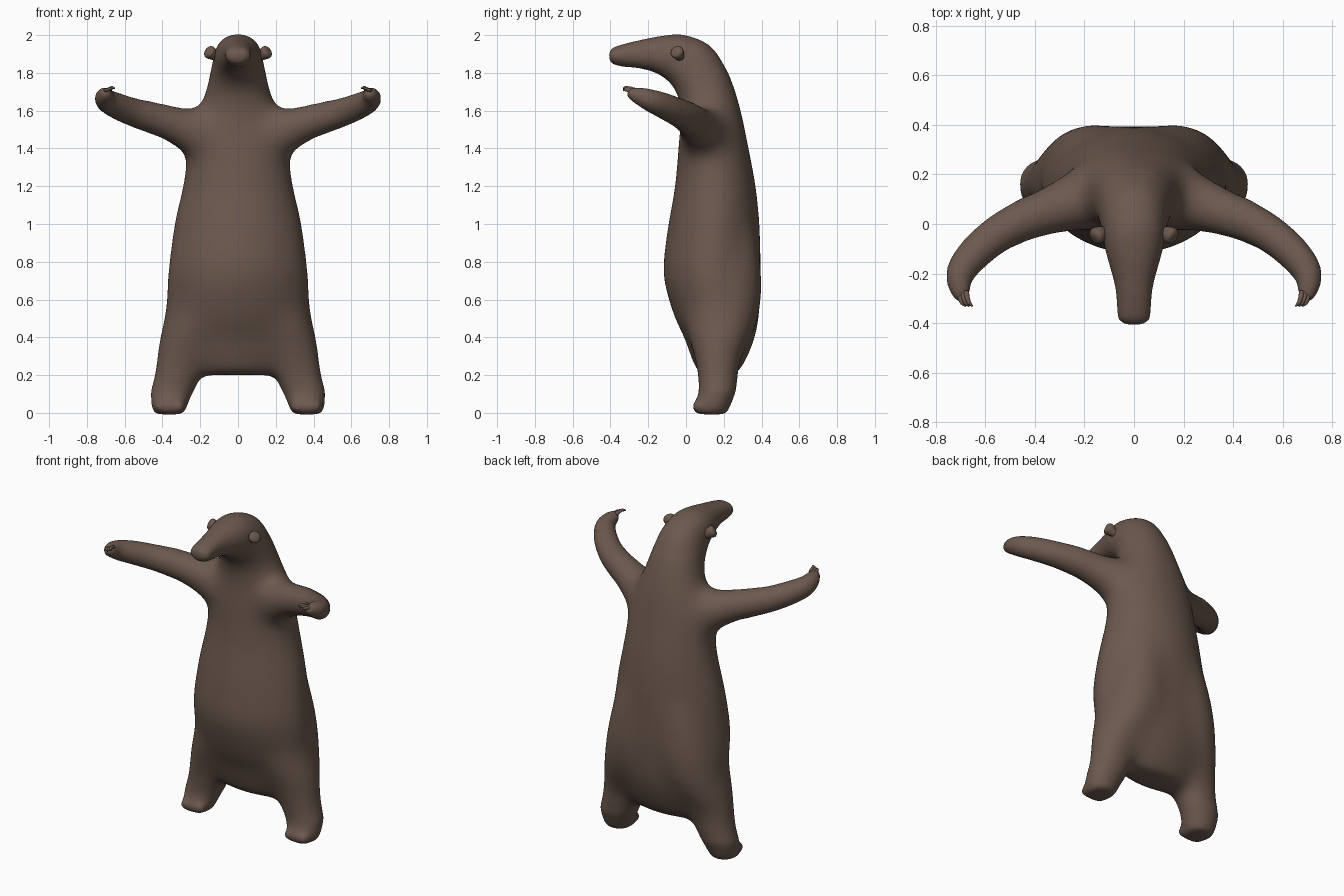
import bpy, bmesh, math
from mathutils import Vector

if "Cube" in bpy.data.objects:
    bpy.data.objects.remove(bpy.data.objects["Cube"])

fur = bpy.data.materials.new("brown fur")
fur.diffuse_color = (0.15, 0.10, 0.077, 1)
fur.use_nodes = True
fur.node_tree.nodes["Principled BSDF"].inputs["Base Color"].default_value = fur.diffuse_color


def spline(rows, steps=4):
    """Catmull-Rom interpolation through rows of numbers."""
    out = []
    for i in range(len(rows) - 1):
        p = [rows[max(0, min(len(rows) - 1, i + k))] for k in (-1, 0, 1, 2)]
        for s in range(steps):
            t = s / steps
            out.append([0.5 * (2 * b + (c - a) * t + (2 * a - 5 * b + 4 * c - d) * t * t
                               + (3 * b - a - 3 * c + d) * t ** 3) for a, b, c, d in zip(*p)])
    return out + [list(rows[-1])]


def skin(bm, rings):
    """Closed shell through a list of vertex rings."""
    vs = [[bm.verts.new(p) for p in r] for r in rings]
    n = len(vs[0])
    for a, b in zip(vs, vs[1:]):
        for i in range(n):
            j = (i + 1) % n
            bm.faces.new((a[i], a[j], b[j], b[i]))
    bm.faces.new(vs[0][::-1])
    bm.faces.new(vs[-1])


def ramp(v, lo, hi):
    return max(0, min(1, (v - lo) / (hi - lo)))


def loft(bm, rows, side=1, low=2.1, n=48):
    """Rows: centre x, front y, front z, back y, back z, half width."""
    rings = []
    for cx, yf, zf, yb, zb, w in spline(rows):
        f, b = Vector((cx, yf, zf)), Vector((cx, yb, zb))
        mid, half = (f + b) / 2, (b - f) / 2
        power = low + (2.15 - low) * ramp(zf, 1.0, 1.5)   # section: leaner low, rounder high
        ring = []
        for i in range(n):
            a = 2 * math.pi * i / n
            c, s = [math.copysign(abs(v) ** (2 / power), v) for v in (math.cos(a), math.sin(a))]
            p = mid + half * s + Vector((w * c, 0, 0))
            ring.append((p.x * side, p.y, p.z))
        rings.append(ring)
    skin(bm, rings)


def tube(bm, rows, side=1, n=20):
    """Rows: x, y, z, radius."""
    rows = spline(rows)
    pts = [Vector((r[0] * side, r[1], r[2])) for r in rows]
    rings = []
    for i, p in enumerate(pts):
        t = (pts[min(i + 1, len(pts) - 1)] - pts[max(i - 1, 0)]).normalized()
        u = t.cross(Vector((0, 0, 1))).normalized()
        v = u.cross(t)
        rings.append([p + (u * math.cos(2 * math.pi * k / n) + v * math.sin(2 * math.pi * k / n))
                      * rows[i][3] for k in range(n)])
    skin(bm, rings)


def finish(name, bm):
    bmesh.ops.recalc_face_normals(bm, faces=bm.faces)
    me = bpy.data.meshes.new(name)
    bm.to_mesh(me)
    bm.free()
    me.materials.append(fur)
    me.polygons.foreach_set("use_smooth", [True] * len(me.polygons))
    ob = bpy.data.objects.new(name, me)
    bpy.context.collection.objects.link(ob)
    return ob


# trunk, neck, head and snout in one bent loft
TRUNK = [
    (0, .07, .20, .27, .20, .25), (0, .025, .29, .325, .29, .32), (0, -.01, .40, .368, .40, .365),
    (0, -.062, .50, .388, .50, .380), (0, -.121, .70, .398, .70, .380), (0, -.123, .80, .398, .80, .371),
    (0, -.097, 1.0, .393, 1.0, .344), (0, -.061, 1.2, .373, 1.2, .298), (0, -.044, 1.4, .335, 1.4, .265),
    (0, -.03, 1.57, .295, 1.6, .215), (0, -.045, 1.68, .259, 1.72, .175), (0, -.082, 1.74, .208, 1.83, .150),
    (0, -.12, 1.775, .128, 1.945, .133), (0, -.16, 1.798, .0, 2.0, .121), (0, -.20, 1.813, -.10, 2.001, .104),
    (0, -.27, 1.826, -.22, 1.980, .079), (0, -.34, 1.832, -.31, 1.960, .071), (0, -.392, 1.846, -.387, 1.936, .066),
    (0, -.409, 1.87, -.409, 1.913, .038),
]
# leg runs up inside the hip so that it blends into the trunk
LEG = [
    (.365, .055, -.008, .215, -.008, .073), (.365, .044, .02, .228, .02, .090), (.36, .052, .06, .245, .06, .101),
    (.347, .067, .12, .266, .12, .115), (.315, .06, .20, .278, .20, .129), (.285, .04, .30, .298, .30, .150),
    (.25, .01, .40, .347, .40, .169), (.205, -.012, .50, .386, .50, .188), (.18, -.01, .60, .402, .60, .196),
    (.16, .0, .75, .402, .75, .185), (.14, .05, .95, .375, .95, .14), (.12, .1, 1.1, .33, 1.1, .1),
]
ARM = [
    (.10, .13, 1.43, .15), (.20, .10, 1.473, .138), (.30, .067, 1.513, .112), (.37, .04, 1.54, .098),
    (.45, .012, 1.562, .086), (.55, -.04, 1.59, .077), (.64, -.115, 1.625, .071), (.695, -.185, 1.653, .063),
    (.707, -.24, 1.675, .051), (.695, -.288, 1.692, .038), (.685, -.305, 1.70, .024),
]
bm = bmesh.new()
loft(bm, TRUNK, 1, 1.85)
for side in (1, -1):
    loft(bm, LEG, side)
    tube(bm, ARM, side)
    for k in (-1, 0, 1):        # toes
        x = .362 + k * .05
        tube(bm, [(x, .10, .035, .035), (x, .07, .032, .033), (x, .045, .03, .028), (x, .034, .028, .014)], side, 12)
shells = finish("shells", bm)

# fuse the shells into one skin and keep the result as the body mesh
rm = shells.modifiers.new("fuse", 'REMESH')
rm.mode = 'VOXEL'
rm.voxel_size = 0.013
dg = bpy.context.evaluated_depsgraph_get()
bm = bmesh.new()
bm.from_mesh(bpy.data.meshes.new_from_object(shells.evaluated_get(dg)))
bpy.data.objects.remove(shells)
body = finish("body", bm)

# soften everything a little, and shoulders, hips and trunk a lot
roots = body.vertex_groups.new(name="roots")
for v in body.data.vertices:
    x, y, z = abs(v.co.x), v.co.y, v.co.z
    w = (1 - ramp(x, .30, .46)) * (1 - ramp(z, 1.66, 1.80)) if z > 1 else ramp(z, .12, .32)
    roots.add([v.index], w, 'REPLACE')
for name, group, count in (("soften", "", 22), ("blend roots", "roots", 170)):
    sm = body.modifiers.new(name, 'SMOOTH')
    sm.factor = 0.5
    sm.iterations = count
    sm.vertex_group = group

for side, label in ((1, "left"), (-1, "right")):
    # ear: round flap widening outwards
    bm = bmesh.new()
    tube(bm, [(.09, -.02, 1.872, .022), (.118, -.032, 1.886, .024), (.140, -.042, 1.902, .033),
              (.153, -.049, 1.911, .035), (.162, -.054, 1.917, .026), (.165, -.056, 1.919, .008)], side)
    finish(label + "_ear", bm)
    # three hooked hand claws
    bm = bmesh.new()
    for k in range(3):
        dx, dz = (k - 1) * .014, (k - 1) * -.006
        tube(bm, [(.692 + dx, -.272, 1.705 + dz, .011), (.687 + dx, -.30, 1.713 + dz, .010),
                  (.679 + dx, -.320, 1.716 + dz, .008), (.666 + dx, -.332, 1.712 + dz, .003)], side, 10)
    finish(label + "_hand_claws", bm)
